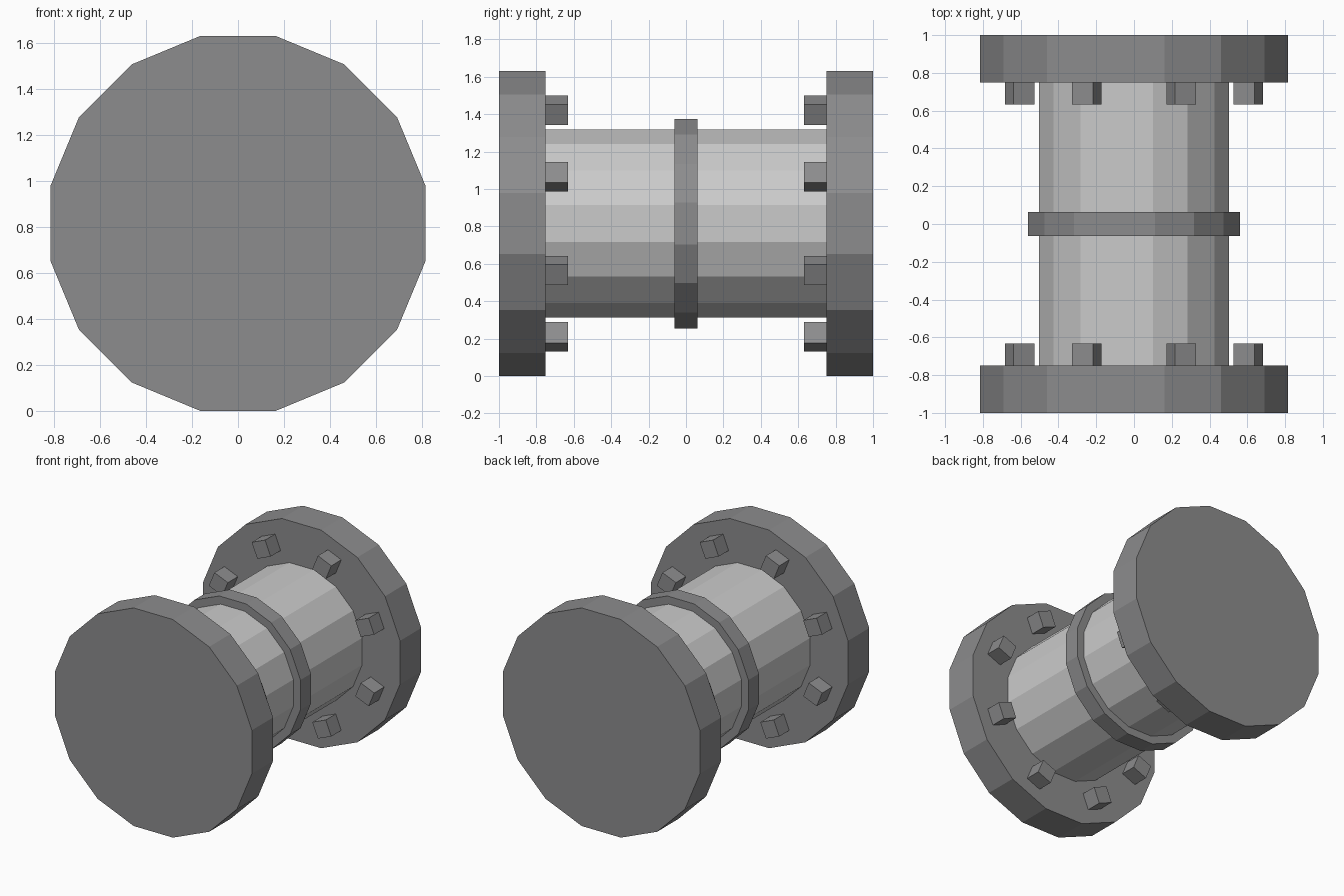
import bpy, bmesh, math
from mathutils import Matrix

if "Cube" in bpy.data.objects:
    bpy.data.objects.remove(bpy.data.objects["Cube"])

AXIS_Z = 0.815                      # height of the pipe axis
SIDES = 16
APOTHEM = math.cos(math.pi / SIDES)


def material(name, rgb):
    m = bpy.data.materials.new(name)
    m.diffuse_color = (*rgb, 1)
    m.use_nodes = True
    m.node_tree.nodes["Principled BSDF"].inputs["Base Color"].default_value = m.diffuse_color
    return m


light_metal = material("light_grey_metal", (0.60, 0.60, 0.60))
dark_metal = material("dark_grey_metal", (0.265, 0.265, 0.27))


def finish(name, bm, mat):
    mesh = bpy.data.meshes.new(name)
    bm.to_mesh(mesh)
    bm.free()
    mesh.materials.append(mat)
    obj = bpy.data.objects.new(name, mesh)
    bpy.context.collection.objects.link(obj)
    return obj


def drum(name, flat_radius, y0, y1, mat, caps=True):
    """16-sided prism along y, with a flat on top; flat_radius is centre to flat."""
    bm = bmesh.new()
    r = flat_radius / APOTHEM
    place = (Matrix.Translation((0, (y0 + y1) / 2, AXIS_Z))
             @ Matrix.Rotation(math.pi / 2, 4, 'X')
             @ Matrix.Rotation(math.pi / SIDES, 4, 'Z'))
    bmesh.ops.create_cone(bm, cap_ends=caps, segments=SIDES, radius1=r,
                          radius2=r, depth=y1 - y0, matrix=place)
    return finish(name, bm, mat)


# Pipe body and the raised band round its middle
drum("pipe", 0.502, -0.75, 0.75, light_metal, caps=False)
drum("middle_band", 0.56, -0.0625, 0.0625, dark_metal)

# End flanges, each with a circle of eight square bolts on the inner face
for end, s in (("front", -1), ("back", 1)):
    drum(end + "_flange", 0.815, min(s * 0.75, s), max(s * 0.75, s), dark_metal)
    bm = bmesh.new()
    for i in range(8):
        place = (Matrix.Translation((0, s * 0.692, AXIS_Z))
                 @ Matrix.Rotation(math.radians(22.5 + 45 * i), 4, 'Y')
                 @ Matrix.Translation((0.655, 0, 0)))
        bmesh.ops.create_cube(bm, size=0.12, matrix=place)
    finish(end + "_bolts", bm, dark_metal)
